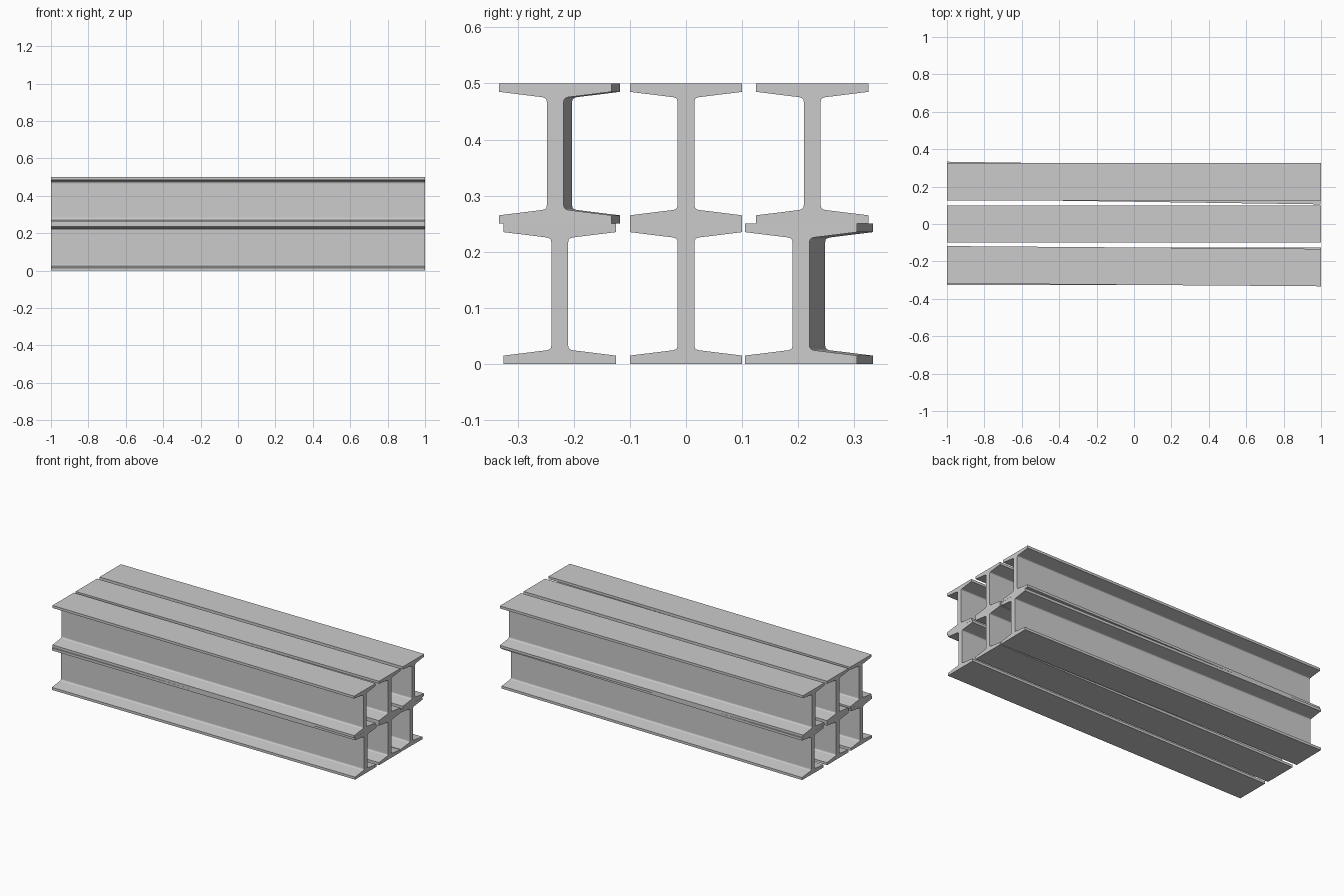
import bpy, bmesh, math

cube = bpy.data.objects.get("Cube")
if cube:
    bpy.data.objects.remove(cube, do_unlink=True)

steel = bpy.data.materials.new("grey_steel")
steel.use_nodes = True
color = (0.6, 0.6, 0.6, 1)
steel.diffuse_color = color
steel.node_tree.nodes["Principled BSDF"].inputs["Base Color"].default_value = color

# Upper right quarter of the section (y, z): tapered flange, fillet, web
quarter = [(0.1, 0.125), (0.1, 0.11), (0.023, 0.1005), (0.0185, 0.099),
           (0.016, 0.0965), (0.015, 0.092)]
right = quarter + [(y, -z) for y, z in reversed(quarter)]
section = right + [(-y, z) for y, z in reversed(right)]


def beam(name, y_left, y_right, z):
    """Extruded beam whose axis runs from y_left at x=-1 to y_right at x=1."""
    bm = bmesh.new()
    face = bm.faces.new([bm.verts.new((-0.9995, y, h)) for y, h in section])
    ext = bmesh.ops.extrude_face_region(bm, geom=[face])
    verts = [g for g in ext["geom"] if isinstance(g, bmesh.types.BMVert)]
    bmesh.ops.translate(bm, verts=verts, vec=(1.999, 0, 0))
    bmesh.ops.recalc_face_normals(bm, faces=bm.faces)
    mesh = bpy.data.meshes.new(name)
    bm.to_mesh(mesh)
    bm.free()
    mesh.materials.append(steel)
    obj = bpy.data.objects.new(name, mesh)
    obj.location = (0, (y_left + y_right) / 2, z)
    obj.rotation_euler.z = math.atan2(y_right - y_left, 2)
    bpy.context.collection.objects.link(obj)


# Two layers of three beams, two of them slightly askew
beam("lower_front_beam", -0.225, -0.225, 0.125)
beam("lower_middle_beam", 0, 0, 0.125)
beam("lower_back_beam", 0.233, 0.205, 0.125)
beam("upper_front_beam", -0.218, -0.233, 0.375)
beam("upper_middle_beam", 0, 0, 0.375)
beam("upper_back_beam", 0.225, 0.225, 0.375)
